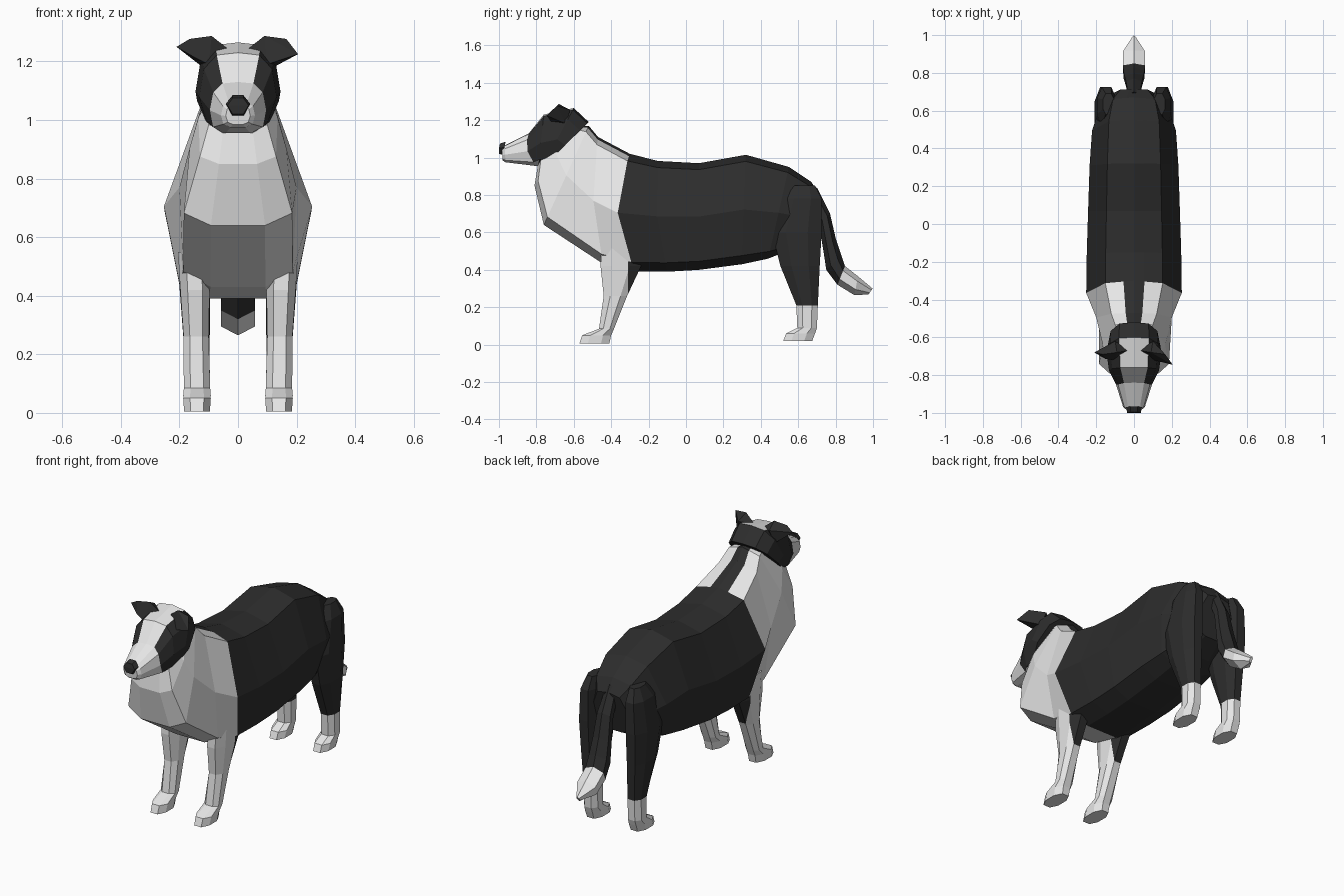
import bpy, bmesh, math
from mathutils import Vector

if "Cube" in bpy.data.objects:
    bpy.data.objects.remove(bpy.data.objects["Cube"])


def material(name, rgb):
    m = bpy.data.materials.new(name)
    m.diffuse_color = (*rgb, 1)
    m.use_nodes = True
    m.node_tree.nodes["Principled BSDF"].inputs["Base Color"].default_value = m.diffuse_color
    return m


BLACK, WHITE = 0, 1
MATS = [material("black_fur", (0.026, 0.026, 0.026)),
        material("white_fur", (0.8, 0.8, 0.8))]


def finish(bm, name, rule, cuts=()):
    """Cut colour borders, colour the faces by a rule and make the object."""
    for co, no in cuts:
        bmesh.ops.bisect_plane(bm, geom=bm.verts[:] + bm.edges[:] + bm.faces[:],
                               plane_co=co, plane_no=no)
    bmesh.ops.recalc_face_normals(bm, faces=bm.faces[:])
    for f in bm.faces:
        f.material_index = rule(f.calc_center_median())
    me = bpy.data.meshes.new(name)
    bm.to_mesh(me)
    bm.free()
    for m in MATS:
        me.materials.append(m)
    ob = bpy.data.objects.new(name, me)
    bpy.context.collection.objects.link(ob)
    return ob


def loft(name, rings, rule, cuts=()):
    """Skin a list of closed rings and cap both ends."""
    bm = bmesh.new()
    vs = [[bm.verts.new(p) for p in r] for r in rings]
    n = len(vs[0])
    for a, b in zip(vs, vs[1:]):
        for i in range(n):
            j = (i + 1) % n
            bm.faces.new((a[i], a[j], b[j], b[i]))
    bm.faces.new(vs[0])
    bm.faces.new(vs[-1])
    return finish(bm, name, rule, cuts)


def hull(name, pts, colour):
    bm = bmesh.new()
    for p in pts:
        bm.verts.new(p)
    bmesh.ops.convex_hull(bm, input=bm.verts[:])
    return finish(bm, name, lambda c: colour)


def ring(prof, yt, zt, yb, zb, w, wl, bow=0):
    """Symmetric ring from a top point to a bottom point; bow pushes the sides forward."""
    half = [(f * w + g * wl, yt + (yb - yt) * t - bow * math.sin(math.pi * t),
             zt + (zb - zt) * t) for t, f, g in prof]
    return half + [(-x, y, z) for x, y, z in reversed(half) if x > 1e-6]


# torso, chest and neck
BODY = [(0, 0, 0), (.02, .22, 0), (.06, .6, 0), (.5, 1, 0), (.92, 0, 1), (1, 0, .5)]
torso = [
    (.715, .80, .66, .56, .12, .10), (.67, .87, .54, .50, .185, .15),
    (.55, .95, .44, .46, .222, .18), (.32, 1.015, .30, .43, .235, .195),
    (.07, .97, .07, .40, .243, .20), (-.15, .982, -.10, .39, .25, .20, .03),
    (-.30, 1.02, -.27, .39, .253, .20, .08), (-.47, 1.11, -.44, .43, .20, .187, .04),
    (-.52, 1.17, -.76, .64, .165, .185), (-.57, 1.17, -.81, .85, .135, .13),
    (-.62, 1.14, -.79, .97, .11, .10)]


def torso_colour(c):
    if c.y > -.31 or (abs(c.x) < .034 and c.z > .95 and c.y > -.6):
        return BLACK
    return WHITE


loft("torso", [ring(BODY, *r) for r in torso], torso_colour)

# head and muzzle
HEAD = [(0, 0, 0), (.03, .55, 0), (.2, .88, 0), (.55, 1, 0), (.88, 0, 1), (1, 0, .5)]
head = [
    (-.52, 1.19, -.75, .965, .14, .11), (-.60, 1.265, -.76, .96, .145, .11),
    (-.76, 1.23, -.79, .955, .132, .10), (-.84, 1.13, -.80, .955, .096, .085, .03),
    (-.97, 1.065, -.965, .975, .058, .05), (-.985, 1.05, -.98, .985, .042, .035)]


def head_colour(c):
    blaze = abs(c.x) < .05 and c.y < -.65 and c.z > 1.1
    chin = c.z < .99 and c.y < -.77
    return WHITE if c.y < -.86 or blaze or chin else BLACK


loft("head", [ring(HEAD, *r) for r in head], head_colour)

# nose
hull("nose", [(s * x, y, z) for s in (-1, 1) for x, y, z in
              [(.018, -.965, 1.085), (.042, -.97, 1.055), (.02, -.98, 1.015),
               (.018, -.995, 1.075), (.036, -1, 1.05), (.018, -1, 1.02)]], BLACK)

# ears, one flopping a little lower than the other
for side, s, tip in (("right", 1, (.205, -.745, 1.225)), ("left", -1, (.21, -.68, 1.25))):
    pts = [(.03, -.67, 1.24), (.12, -.64, 1.18), (.10, -.72, 1.19), (.10, -.62, 1.255),
           (.09, -.68, 1.287), (.165, -.69, 1.277), (.15, -.715, 1.215), tip]
    hull(side + "_ear", [(s * x, y, z) for x, y, z in pts], BLACK)


# legs: level rings of height, front, back, centre and half width
def leg_ring(s, z, y0, y1, xc, h):
    d = (y1 - y0) * .28
    return [(s * (xc + h * k), y, z) for k, y in
            [(-.5, y0), (.5, y0), (1, y0 + d), (1, y1 - d),
             (.5, y1), (-.5, y1), (-1, y1 - d), (-1, y0 + d)]]


front_leg = [
    (.005, -.57, -.41, .14, .044), (.05, -.555, -.40, .14, .047),
    (.085, -.465, -.385, .14, .045), (.26, -.44, -.315, .143, .043),
    (.42, -.457, -.24, .147, .05), (.55, -.45, -.26, .15, .055)]
hind_leg = [
    (.02, .52, .675, .14, .044), (.06, .535, .69, .14, .047),
    (.09, .595, .70, .14, .044), (.21, .59, .705, .14, .043),
    (.42, .505, .715, .147, .052), (.60, .46, .725, .15, .058),
    (.78, .52, .725, .145, .05), (.85, .58, .69, .135, .03)]
for side, s in (("right", 1), ("left", -1)):
    loft(side + "_front_leg", [leg_ring(s, *r) for r in front_leg],
         lambda c: BLACK if c.y > -.31 else WHITE, [((0, -.31, 0), (0, 1, 0))])
    loft(side + "_hind_leg", [leg_ring(s, *r) for r in hind_leg],
         lambda c: BLACK if c.z > .21 else WHITE)

# tail with a pale tip
TAIL = [(0, 0, 0), (.25, 1, 0), (.7, 1, 0), (1, 0, 0)]
tail = [
    (.70, .84, .64, .77, .03, 0), (.77, .70, .71, .65, .042, 0),
    (.80, .57, .735, .50, .05, 0), (.83, .48, .75, .40, .056, 0),
    (.85, .42, .81, .32, .058, 0), (.92, .365, .90, .265, .058, 0),
    (.998, .30, .975, .268, .008, 0)]
loft("tail", [ring(TAIL, *r) for r in tail],
     lambda c: WHITE if c.y > .82 and c.z < .41 else BLACK)
